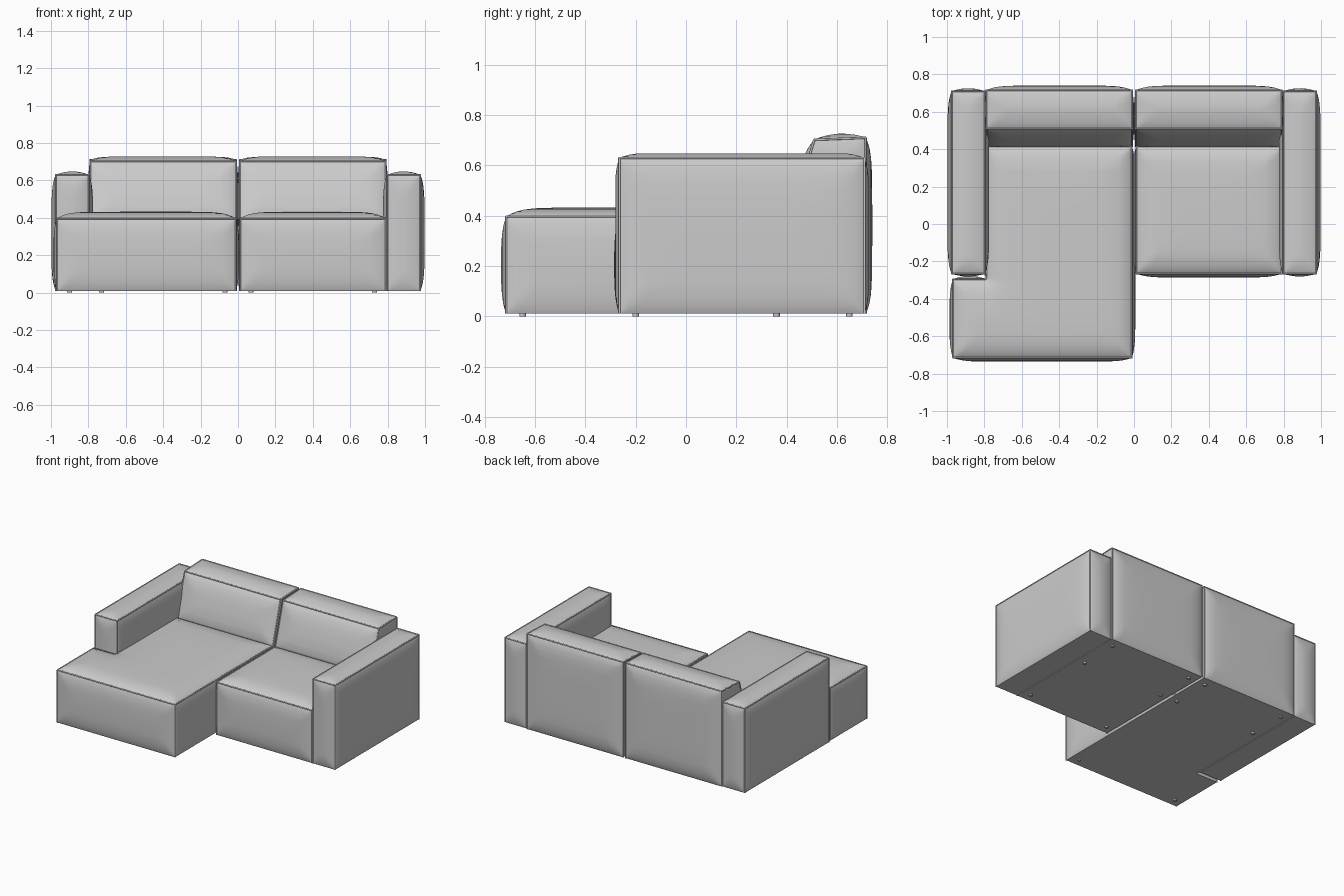
import bpy, bmesh, math
from mathutils import Vector
from mathutils.geometry import intersect_point_line

if "Cube" in bpy.data.objects:
    bpy.data.objects.remove(bpy.data.objects["Cube"])

BASE = 0.01          # underside of all upholstery
FALLOFF = 0.05       # how quickly padding swells away from a seam


def seam_distance(p, loop):
    best = 9.0
    for a, b in zip(loop, loop[1:] + loop[:1]):
        q, t = intersect_point_line(p, a, b)
        q = a if t < 0 else b if t > 1 else q
        best = min(best, (p - q).length)
    return best


def cut_positions(values):
    lo, hi = min(values), max(values)
    wanted = [e + s * d for e in sorted(set(values)) for s in (-1, 1)
              for d in (0.008, 0.02, 0.04, 0.07, 0.12)]
    wanted += [lo + 0.1 * i for i in range(1, int((hi - lo) / 0.1) + 1)]
    kept = []
    for c in wanted:
        if lo + 0.006 < c < hi - 0.006 and all(abs(c - k) > 0.006 for k in kept):
            kept.append(c)
    return kept


def piping(name, segments, radius=0.0045):
    cu = bpy.data.curves.new(name, 'CURVE')
    cu.dimensions = '3D'
    cu.bevel_depth = radius
    cu.bevel_resolution = 2
    cu.use_fill_caps = True
    for a, b in segments:
        sp = cu.splines.new('POLY')
        sp.points.add(1)
        sp.points[0].co = (*a, 1)
        sp.points[1].co = (*b, 1)
    bpy.context.collection.objects.link(bpy.data.objects.new(name, cu))


def cushion(name, profile, axis, lo, hi, swell):
    """Extrude a profile along x or z, then puff every panel between its seams."""
    place = (lambda p, h: (h, p[0], p[1])) if axis == 'x' else (lambda p, h: (p[0], p[1], h))
    bm = bmesh.new()
    ends = [[bm.verts.new(place(p, h)) for p in profile] for h in (lo, hi)]
    n = len(profile)
    bm.faces.new(ends[0])
    bm.faces.new(ends[1])
    for i in range(n):
        j = (i + 1) % n
        bm.faces.new((ends[0][i], ends[0][j], ends[1][j], ends[1][i]))
    bmesh.ops.recalc_face_normals(bm, faces=bm.faces[:])
    bm.normal_update()

    # remember panels and seams before subdividing
    panels = []
    for i, f in enumerate(bm.faces):
        f.material_index = i
        nrm = f.normal.copy()
        k = max(range(3), key=lambda a: abs(nrm[a]))
        amount = 0 if nrm.z < -0.5 else swell[k]
        panels.append((nrm, amount, [v.co.copy() for v in f.verts]))
    seams = [(e.verts[0].co.copy(), e.verts[1].co.copy()) for e in bm.edges
             if max(v.co.z for v in e.verts) > BASE + 0.001]

    for k in range(3):
        direction = Vector([float(a == k) for a in range(3)])
        for c in cut_positions([round(v.co[k], 5) for v in bm.verts]
                               if k == -1 else [round(p[k], 5) for q in panels for p in q[2]]):
            bmesh.ops.bisect_plane(bm, geom=bm.verts[:] + bm.edges[:] + bm.faces[:],
                                   dist=1e-5, plane_co=direction * c, plane_no=direction)

    for v in bm.verts:
        ids = {f.material_index for f in v.link_faces}
        if len(ids) == 1:
            nrm, amount, loop = panels[ids.pop()]
            if amount:
                v.co += nrm * amount * (1 - math.exp(-seam_distance(v.co, loop) / FALLOFF))
    for f in bm.faces:
        f.material_index = 0
        f.smooth = True
    me = bpy.data.meshes.new(name)
    bm.to_mesh(me)
    bm.free()
    ob = bpy.data.objects.new(name, me)
    bpy.context.collection.objects.link(ob)
    bpy.ops.object.select_all(action='DESELECT')
    ob.select_set(True)
    bpy.context.view_layer.objects.active = ob
    bpy.ops.object.shade_smooth_by_angle(angle=math.radians(35))
    piping(name + "_piping", seams)


def rect(x0, x1, y0, y1):
    return [(x0, y0), (x1, y0), (x1, y1), (x0, y1)]


# Arms
cushion("left_arm", rect(-0.975, -0.797, -0.265, 0.710), 'z', BASE, 0.63, (0.023, 0.02, 0.023))
cushion("right_arm", rect(0.797, 0.975, -0.265, 0.710), 'z', BASE, 0.63, (0.023, 0.02, 0.023))

# Chaise seat, notched around the left arm
chaise = [(-0.968, -0.715), (-0.012, -0.715), (-0.012, 0.415),
          (-0.79, 0.415), (-0.79, -0.295), (-0.968, -0.295)]
cushion("chaise_seat", chaise, 'z', BASE, 0.396, (0.02, 0.022, 0.037))

# Right seat
cushion("right_seat", rect(0.012, 0.79, -0.265, 0.415), 'z', BASE, 0.396, (0.02, 0.022, 0.037))

# Sloped backrests reaching the floor
back = [(0.415, BASE), (0.415, 0.38), (0.51, 0.702), (0.715, 0.71), (0.715, BASE)]
cushion("left_backrest", back, 'x', -0.79, -0.010, (0.012, 0.026, 0.024))
cushion("right_backrest", back, 'x', 0.010, 0.79, (0.012, 0.026, 0.024))

# Small stud feet
feet = [(x, y) for x in (0.07, 0.73) for y in (-0.20, 0.36, 0.65)]
feet += [(-0.07, y) for y in (-0.65, 0.36, 0.65)]
feet += [(-0.90, -0.65), (-0.73, 0.36), (-0.73, 0.65)]
for i, (x, y) in enumerate(feet):
    bpy.ops.mesh.primitive_cylinder_add(vertices=16, radius=0.013, depth=0.014,
                                        location=(x, y, 0.007))
    bpy.context.object.name = f"foot_{i + 1}"
    bpy.ops.object.shade_smooth_by_angle(angle=math.radians(35))
